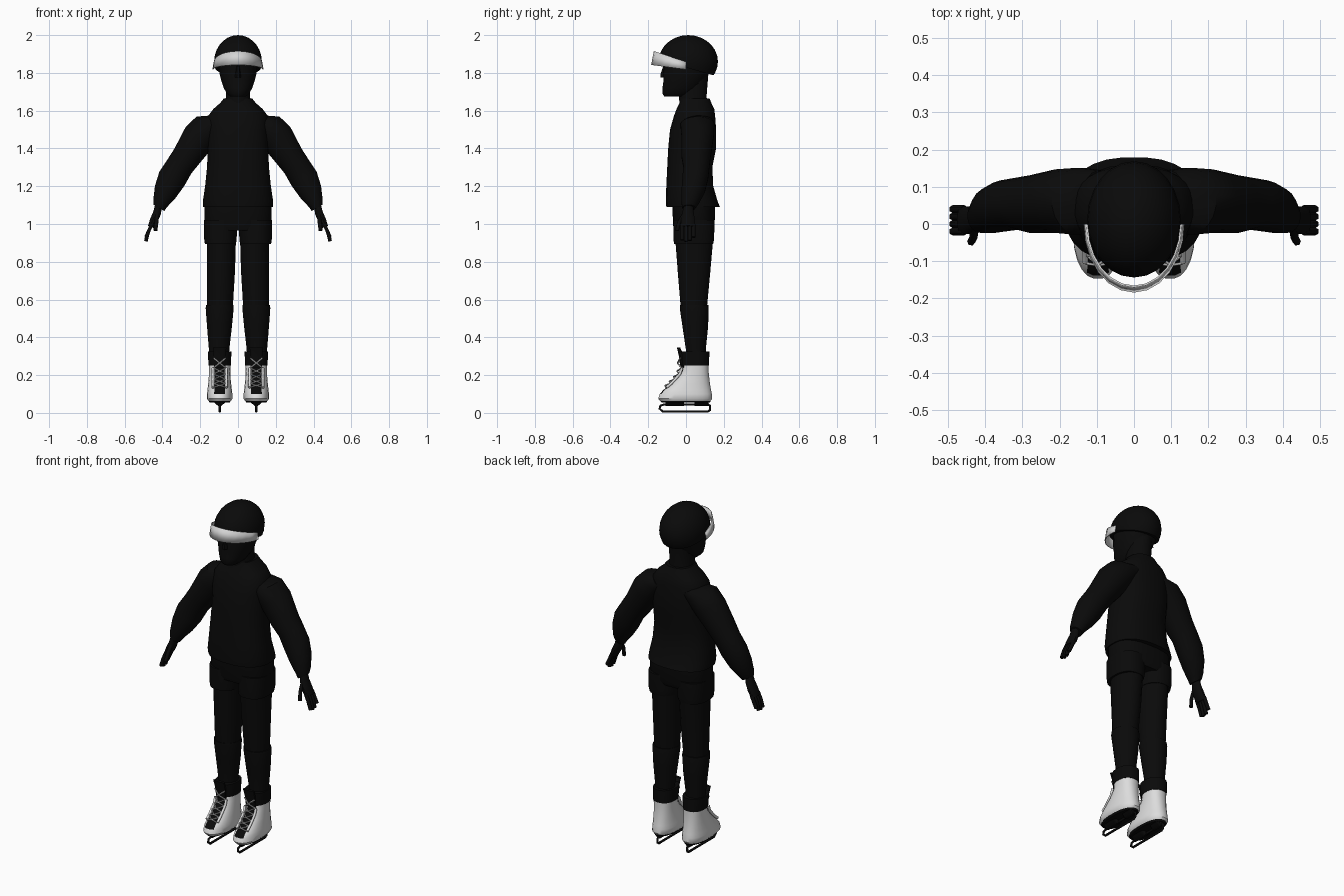
import bpy, bmesh, math
from mathutils import Vector

if "Cube" in bpy.data.objects:
    bpy.data.objects.remove(bpy.data.objects["Cube"])


def material(name, r, g, b):
    m = bpy.data.materials.new(name)
    m.diffuse_color = (r, g, b, 1)
    m.use_nodes = True
    m.node_tree.nodes["Principled BSDF"].inputs["Base Color"].default_value = m.diffuse_color
    return m


BLACK = material("black cloth", 0.003, 0.003, 0.003)
WHITE = material("white leather", 0.72, 0.72, 0.72)
GREY = material("pale visor", 0.66, 0.66, 0.66)
LACE = material("grey lace", 0.45, 0.45, 0.45)


def finish(name, bm, mats, angle=40):
    bmesh.ops.recalc_face_normals(bm, faces=bm.faces[:])
    me = bpy.data.meshes.new(name)
    bm.to_mesh(me)
    bm.free()
    for m in mats:
        me.materials.append(m)
    ob = bpy.data.objects.new(name, me)
    bpy.context.collection.objects.link(ob)
    bpy.context.view_layer.objects.active = ob
    ob.select_set(True)
    bpy.ops.object.shade_smooth_by_angle(angle=math.radians(angle))
    ob.select_set(False)
    return ob


def loft(name, rings, mats=(BLACK,), n=20, power=2.0, tilt=0.0, side=1, rule=None):
    """Rings are (x, z, radius, y front, y back); tilt leans them in the xz plane."""
    bm = bmesh.new()
    loops = []
    for x, z, r, y0, y1 in rings:
        loop = []
        for i in range(n):
            a = 2 * math.pi * (i + 0.5) / n
            c, s = math.cos(a), math.sin(a)
            u = math.copysign(abs(c) ** (2 / power), c) * r
            v = math.copysign(abs(s) ** (2 / power), s)
            loop.append(bm.verts.new((side * (x + u * math.cos(tilt)),
                                      (y0 + y1) / 2 + v * (y1 - y0) / 2,
                                      z + u * math.sin(tilt))))
        loops.append(loop)
    for a, b in zip(loops, loops[1:]):
        for i in range(n):
            j = (i + 1) % n
            bm.faces.new((a[i], a[j], b[j], b[i]))
    bm.faces.new(loops[0])
    bm.faces.new(loops[-1])
    if rule:
        for f in bm.faces:
            f.material_index = rule(f.calc_center_median())
    return finish(name, bm, mats)


def rod(name, pts, radius, mat, cyclic=False, side=1, res=1):
    cu = bpy.data.curves.new(name, 'CURVE')
    cu.dimensions = '3D'
    cu.bevel_depth = radius
    cu.bevel_resolution = res
    cu.use_fill_caps = True
    sp = cu.splines.new('POLY')
    sp.points.add(len(pts) - 1)
    for p, (x, y, z) in zip(sp.points, pts):
        p.co = (side * x, y, z, 1)
    sp.use_cyclic_u = cyclic
    cu.materials.append(mat)
    ob = bpy.data.objects.new(name, cu)
    bpy.context.collection.objects.link(ob)


# Jumper body with flared hem
loft("jumper", [(0, 1.09, .185, -.105, .18), (0, 1.12, .187, -.107, .168),
                (0, 1.2, .175, -.105, .145), (0, 1.3, .165, -.10, .14),
                (0, 1.4, .16, -.095, .16), (0, 1.5, .162, -.085, .16),
                (0, 1.57, .16, -.065, .155), (0, 1.61, .13, -.05, .15),
                (0, 1.64, .095, -.035, .135), (0, 1.665, .075, -.03, .125)],
     n=28, power=2.4)

# Neck and face
loft("neck", [(0, 1.6, .075, -.03, .115), (0, 1.68, .064, -.04, .11),
              (0, 1.8, .066, -.04, .12)])
loft("face", [(0, 1.675, .042, -.115, .01), (0, 1.69, .06, -.126, .04),
              (0, 1.72, .076, -.126, .08), (0, 1.76, .09, -.12, .10),
              (0, 1.80, .10, -.122, .125), (0, 1.88, .105, -.11, .14)], power=2.2)
loft("nose", [(0, 1.775, .018, -.137, -.09), (0, 1.79, .016, -.138, -.09),
              (0, 1.84, .009, -.12, -.09)], n=8)

# Helmet: dome trimmed along a plane dropping toward the back
bm = bmesh.new()
bmesh.ops.create_uvsphere(bm, u_segments=24, v_segments=14, radius=1)
for v in bm.verts:
    v.co = Vector((v.co.x * .126, .012 + v.co.y * .157, 1.86 + v.co.z * .14))
cut = bmesh.ops.bisect_plane(bm, geom=bm.verts[:] + bm.edges[:] + bm.faces[:],
                             plane_co=(0, .10, 1.80), plane_no=(0, -.28, -1),
                             clear_outer=True)
bmesh.ops.holes_fill(bm, edges=[e for e in bm.edges if e.is_boundary])
finish("helmet", bm, [BLACK])

# Visor: curved band standing off the helmet front
bm = bmesh.new()
rows = []
for i in range(13):
    a = math.pi * i / 12
    c, s = math.cos(a), math.sin(a)
    rows.append((bm.verts.new((c * .126, -.168 * s, 1.858 + .057 * s)),
                 bm.verts.new((c * .133, -.182 * s, 1.818 + .024 * s))))
for a, b in zip(rows, rows[1:]):
    bm.faces.new((a[0], a[1], b[1], b[0]))
visor = finish("visor", bm, [GREY])
sol = visor.modifiers.new("thickness", 'SOLIDIFY')
sol.thickness = .005
sol.offset = 0

# Shorts seat
loft("shorts_seat", [(0, .965, .165, -.06, .14), (0, .99, .18, -.068, .152),
                     (0, 1.12, .178, -.075, .155)], n=28, power=2.6)

for side, tag in ((-1, "right"), (1, "left")):
    # Sleeve
    loft(tag + "_sleeve", [(.09, 1.545, .06, -.01, .145), (.145, 1.525, .088, -.03, .152),
                           (.20, 1.465, .092, -.025, .148), (.27, 1.36, .078, -.025, .132),
                           (.31, 1.305, .074, -.015, .125), (.35, 1.24, .077, -.02, .118),
                           (.385, 1.17, .064, -.025, .10), (.412, 1.11, .042, -.024, .068),
                           (.418, 1.085, .033, -.02, .05)], tilt=math.radians(30), side=side)
    # Hand with fingers and thumb
    loft(tag + "_palm", [(.42, 1.10, .02, -.012, .038), (.428, 1.06, .022, -.02, .042),
                         (.445, 1.02, .022, -.028, .048), (.462, .985, .016, -.028, .048)],
         tilt=math.radians(22), side=side, n=12)
    for k, drop in enumerate((.915, .908, .912, .93)):
        y = -.02 + .02 * k
        rod(f"{tag}_finger_{k + 1}", [(.456, y, 1.0), (.474, y, .96), (.488, y, drop)],
            .0105, BLACK, side=side)
    rod(tag + "_thumb", [(.428, -.012, 1.05), (.432, -.036, 1.01), (.438, -.048, .965)],
        .011, BLACK, side=side)

    # Shorts leg, trouser leg and shin cover
    loft(tag + "_shorts_leg", [(.093, .895, .083, -.065, .145), (.093, .92, .087, -.067, .15),
                               (.092, 1.02, .088, -.068, .152)], power=2.4, side=side)
    loft(tag + "_trouser_leg", [(.094, .50, .064, -.02, .105), (.095, .57, .069, -.03, .113),
                                (.09, .75, .075, -.045, .13), (.088, .92, .078, -.058, .145)],
         side=side)
    loft(tag + "_shin_cover", [(.1, .30, .053, 0, .105), (.1, .34, .055, -.002, .106),
                               (.098, .46, .067, -.02, .118), (.097, .555, .075, -.034, .121),
                               (.097, .57, .073, -.034, .119)], side=side)

    # Boot with dark opening above the toe cap
    def opening(c):
        return int(c.y < -.01 and abs(abs(c.x) - .097) < .03 and .10 < c.z < .245)

    loft(tag + "_boot", [(.097, .062, .058, -.138, .13), (.097, .075, .068, -.148, .14),
                         (.097, .10, .068, -.14, .138), (.097, .12, .065, -.122, .134),
                         (.097, .14, .063, -.098, .13), (.097, .175, .059, -.06, .125),
                         (.097, .22, .057, -.022, .12), (.097, .265, .058, -.015, .12)],
         mats=(WHITE, BLACK), n=24, power=2.3, side=side, rule=opening)
    loft(tag + "_boot_cuff", [(.097, .25, .06, -.024, .123), (.097, .30, .062, -.03, .124),
                              (.097, .325, .062, -.032, .124)], side=side, power=2.3)
    loft(tag + "_tongue", [(.097, .24, .03, -.03, -.005), (.097, .30, .033, -.038, -.01),
                           (.097, .345, .036, -.048, -.03)], n=12, power=3, side=side)

    # Crossed laces and eyelet strips
    path = [(-.118, .135), (-.094, .155), (-.072, .178), (-.048, .205), (-.036, .238), (-.043, .29)]
    for k, (p, q) in enumerate(zip(path, path[1:])):
        for d in (-1, 1):
            rod(f"{tag}_lace_{k + 1}", [(.097 - d * .032, p[0] + .012, p[1]),
                                       (.097, (p[0] + q[0]) / 2 - .005, (p[1] + q[1]) / 2),
                                       (.097 + d * .032, q[0] + .012, q[1])],
                .0042, LACE, side=side)
    for d in (-1, 1):
        rod(tag + "_eyelet_strip", [(.097 + d * .035, y + .015, z) for y, z in path[:5]],
            .008, WHITE, side=side)

    # Sole plate, blade mounts and looped runner
    loft(tag + "_sole", [(.097, .054, .052, -.13, .128), (.097, .064, .06, -.138, .132)],
         n=24, power=2.3, side=side)
    for part, y0, y1 in (("toe", -.11, -.01), ("heel", .045, .12)):
        loft(f"{tag}_{part}_mount", [(.097, .036, .007, y0, y1), (.097, .058, .034, y0, y1)],
             n=16, power=5, side=side)
    rod(tag + "_blade", [(.097, y, z) for y, z in
                         ((-.122, .007), (.115, .007), (.126, .014), (.128, .038), (.118, .044),
                          (-.118, .044), (-.136, .038), (-.14, .022))],
        .0068, BLACK, cyclic=True, side=side)
